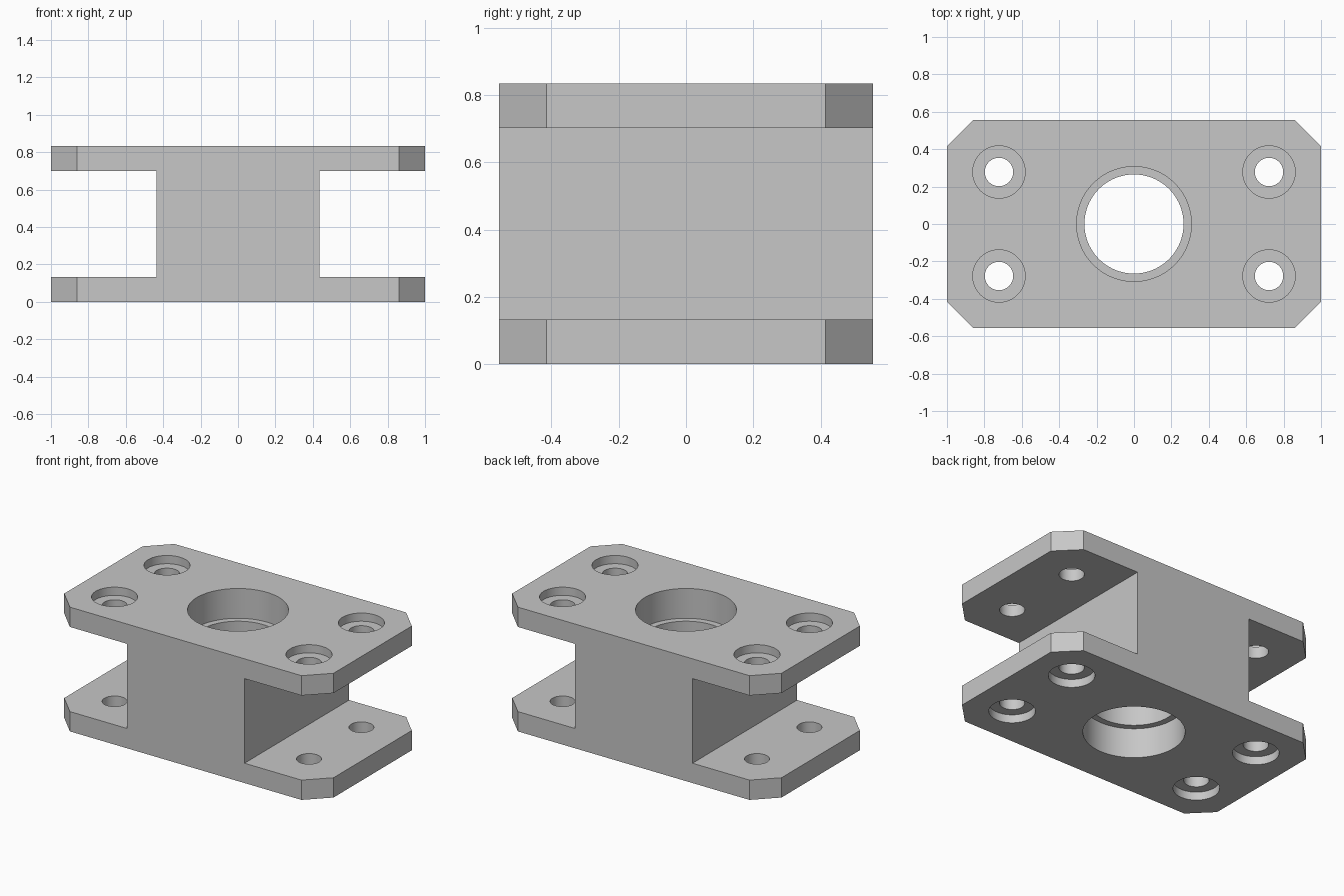
import bpy, bmesh, math

WIDTH, DEPTH, HEIGHT = 2.0, 1.11, 0.834
FLANGE, WEB, CHAMFER = 0.133, 0.437, 0.14

cube = bpy.data.objects.get("Cube")
if cube:
    bpy.data.objects.remove(cube, do_unlink=True)

# Single grey metal
metal = bpy.data.materials.new("grey_metal")
metal.use_nodes = True
grey = (0.57, 0.57, 0.57, 1)
metal.diffuse_color = grey
metal.node_tree.nodes["Principled BSDF"].inputs["Base Color"].default_value = grey


def add_object(name, bm):
    bmesh.ops.recalc_face_normals(bm, faces=bm.faces)
    mesh = bpy.data.meshes.new(name)
    bm.to_mesh(mesh)
    bm.free()
    mesh.materials.append(metal)
    obj = bpy.data.objects.new(name, mesh)
    bpy.context.collection.objects.link(obj)
    return obj


def stepped_cutter(name, x, y, wide, narrow, depth, segments=64):
    """Lathed plug: a through hole with a wider bore at both ends."""
    bm = bmesh.new()
    over = 0.05
    profile = [(0, -over), (wide, -over), (wide, depth), (narrow, depth),
               (narrow, HEIGHT - depth), (wide, HEIGHT - depth),
               (wide, HEIGHT + over), (0, HEIGHT + over)]
    verts = [bm.verts.new((r, 0, z)) for r, z in profile]
    edges = [bm.edges.new(pair) for pair in zip(verts, verts[1:])]
    bmesh.ops.spin(bm, geom=verts + edges, axis=(0, 0, 1), cent=(0, 0, 0),
                   angle=math.tau, steps=segments)
    bmesh.ops.remove_doubles(bm, verts=bm.verts, dist=0.0005)
    bmesh.ops.translate(bm, verts=bm.verts, vec=(x, y, 0))
    obj = add_object(name, bm)
    obj.hide_render = True
    return obj


# I-shaped profile extruded front to back
half = WIDTH / 2
top = HEIGHT - FLANGE
right = [(half, 0), (half, FLANGE), (WEB, FLANGE), (WEB, top), (half, top), (half, HEIGHT)]
outline = right + [(-x, z) for x, z in reversed(right)]
bm = bmesh.new()
face = bm.faces.new([bm.verts.new((x, -DEPTH / 2, z)) for x, z in outline])
extruded = bmesh.ops.extrude_face_region(bm, geom=[face])
bmesh.ops.translate(bm, vec=(0, DEPTH, 0),
                    verts=[g for g in extruded["geom"] if isinstance(g, bmesh.types.BMVert)])

# Chamfered flange corners: only the upright edges at the flange ends
corners = []
for edge in bm.edges:
    a, b = (v.co for v in edge.verts)
    if abs(abs(a.x) - half) < 0.001 and (a - b).xy.length < 0.001:
        corners.append(edge)
bmesh.ops.bevel(bm, geom=corners, offset=CHAMFER, segments=1, affect='EDGES')
block = add_object("mounting_block", bm)

# Central bore and counterbored bolt holes
cutters = [stepped_cutter("bore_cutter", 0, 0, 0.307, 0.265, 0.2, 96)]
for sx in (-1, 1):
    for sy in (-1, 1):
        cutters.append(stepped_cutter("bolt_hole_cutter", sx * 0.722, sy * 0.278,
                                      0.14, 0.076, 0.055))

bpy.context.view_layer.objects.active = block
block.select_set(True)
for cutter in cutters:
    cut = block.modifiers.new(cutter.name, 'BOOLEAN')
    cut.operation = 'DIFFERENCE'
    cut.solver = 'EXACT'
    cut.object = cutter
    bpy.ops.object.modifier_apply(modifier=cut.name)
    bpy.data.objects.remove(cutter, do_unlink=True)

bpy.ops.object.shade_smooth_by_angle(angle=math.radians(30))
